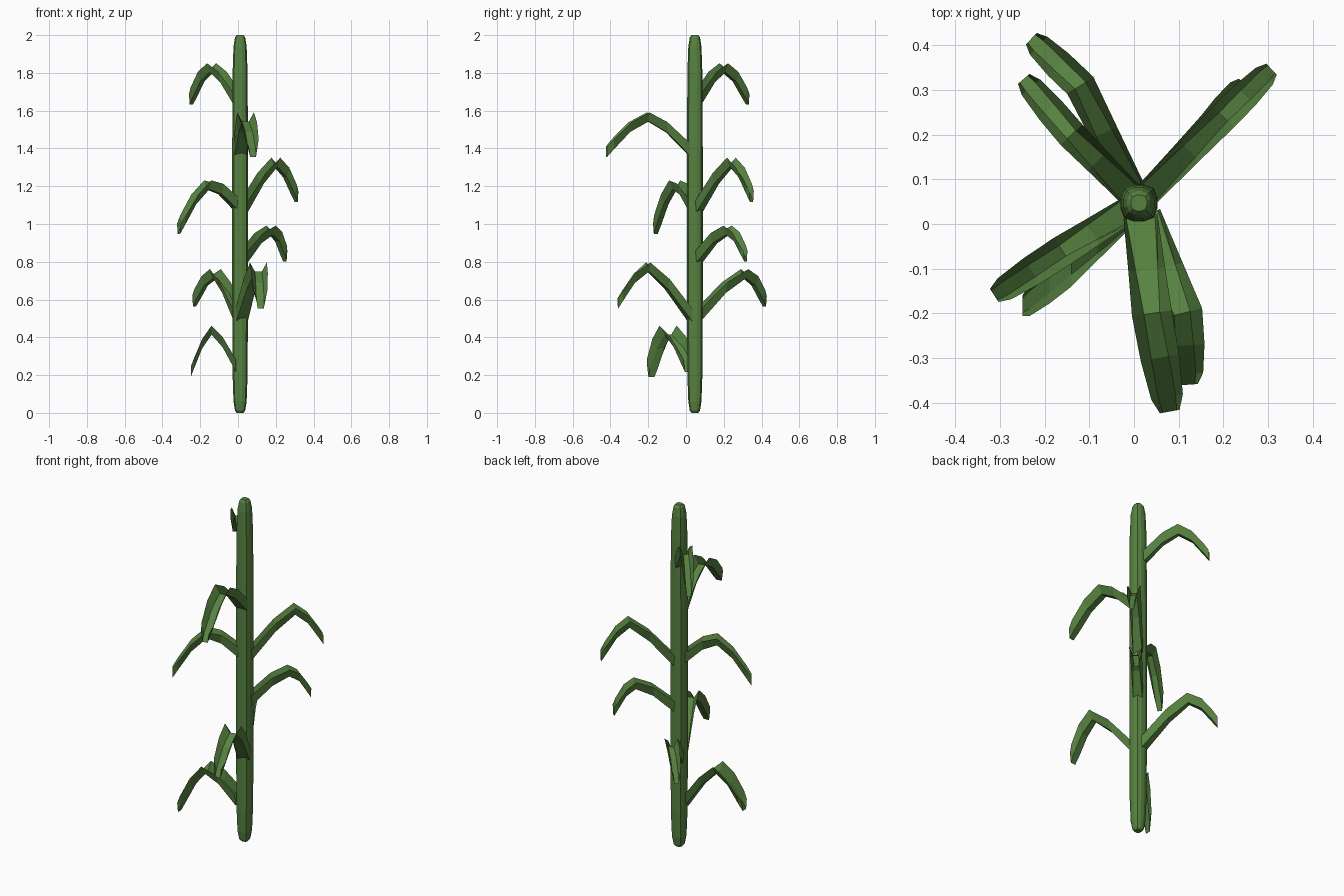
import bpy, bmesh, math
from mathutils import Vector

cube = bpy.data.objects.get("Cube")
if cube:
    bpy.data.objects.remove(cube, do_unlink=True)

green = bpy.data.materials.new("leaf_green")
green.use_nodes = True
colour = (0.095, 0.225, 0.052, 1)
green.diffuse_color = colour
green.node_tree.nodes["Principled BSDF"].inputs["Base Color"].default_value = colour

UP = Vector((0, 0, 1))
AXIS = Vector((0.011, 0.047, 0))  # stalk centre line


def loft(name, rings, closed=False):
    """Skin a list of point rings into one flat-shaded object."""
    bm = bmesh.new()
    rows = [[bm.verts.new(p) for p in ring] for ring in rings]
    count = len(rows[0])
    for low, high in zip(rows, rows[1:]):
        for i in range(count if closed else count - 1):
            j = (i + 1) % count
            bm.faces.new((low[i], low[j], high[j], high[i]))
    if closed:
        bm.faces.new(rows[0][::-1])
        bm.faces.new(rows[-1])
    bmesh.ops.recalc_face_normals(bm, faces=bm.faces)
    mesh = bpy.data.meshes.new(name)
    bm.to_mesh(mesh)
    bm.free()
    mesh.materials.append(green)
    obj = bpy.data.objects.new(name, mesh)
    bpy.context.collection.objects.link(obj)
    return obj


# Stalk: a slim, slightly squared column with softly rounded ends
half = [(0, 0.018), (0.012, 0.027), (0.06, 0.035), (0.2, 0.04), (0.6, 0.042)]
profile = half + [(2 - z, r) for z, r in reversed(half)]
SIDES = 12


def rounded_square(z, r):
    ring = []
    for i in range(SIDES):
        turn = math.tau * (i + 0.5) / SIDES
        c, s = math.cos(turn), math.sin(turn)
        k = r / (abs(c) ** 3 + abs(s) ** 3) ** (1 / 3)
        ring.append(AXIS + Vector((k * c, k * s, z)))
    return ring


loft("stalk", [rounded_square(z, r) for z, r in profile], closed=True)


def leaf(name, base_z, peak, tip, width, across=None):
    """Arched leaf with a channel-shaped section and a blunt, upright tip."""
    peak, tip = Vector(peak), Vector(tip)
    base = AXIS + UP * base_z
    out = Vector((peak.x - base.x, peak.y - base.y, 0)).normalized()
    base += out * 0.03
    path = [base,
            base.lerp(peak, 0.55) + UP * 0.022,
            peak,
            peak.lerp(tip, 0.45) + UP * 0.028,
            peak.lerp(tip, 0.85) + UP * 0.01,
            tip]
    widths = (0.85, 0.92, 1, 0.97, 0.8, 0.5)
    depths = (0.065, 0.055, 0.048, 0.05, 0.055, 0.055)
    floors = (0.85, 0.6, 0.4, 0.45, 0.55, 0.7)  # flat share of each section
    rings = []
    for i, point in enumerate(path):
        along = path[min(i + 1, 5)] - path[max(i - 1, 0)]
        side = across or along.cross(UP).normalized()
        w, d, f = width * widths[i] / 2, depths[i] / 2, floors[i]
        rings.append([point + side * (w * s) + UP * (d * h)
                      for s, h in ((-1, 1), (-f, -1), (f, -1), (1, 1))])
    loft(name, rings)


# Leaves from the ground up: base height, peak, tip, width
leaf("lowest_front_right_leaf", 0.25, (-0.14, -0.095, 0.438), (-0.25, -0.183, 0.217),
     0.09, across=Vector((0, 1, 0)))
leaf("lower_back_right_leaf", 0.525, (-0.12, 0.31, 0.737), (-0.23, 0.415, 0.592), 0.07)
leaf("lower_front_leaf", 0.52, (0.108, -0.2, 0.772), (0.12, -0.36, 0.58), 0.092)
leaf("middle_back_left_leaf", 0.825, (0.175, 0.22, 0.967), (0.248, 0.315, 0.83), 0.067)
leaf("middle_front_right_leaf", 1.11, (-0.16, -0.06, 1.207), (-0.313, -0.16, 0.975), 0.07)
leaf("upper_back_left_leaf", 1.09, (0.2, 0.24, 1.327), (0.308, 0.347, 1.145), 0.067)
leaf("upper_front_leaf", 1.395, (0.04, -0.2, 1.567), (0.08, -0.42, 1.383), 0.09)
leaf("top_back_right_leaf", 1.67, (-0.14, 0.2, 1.827), (-0.247, 0.325, 1.66), 0.067)
